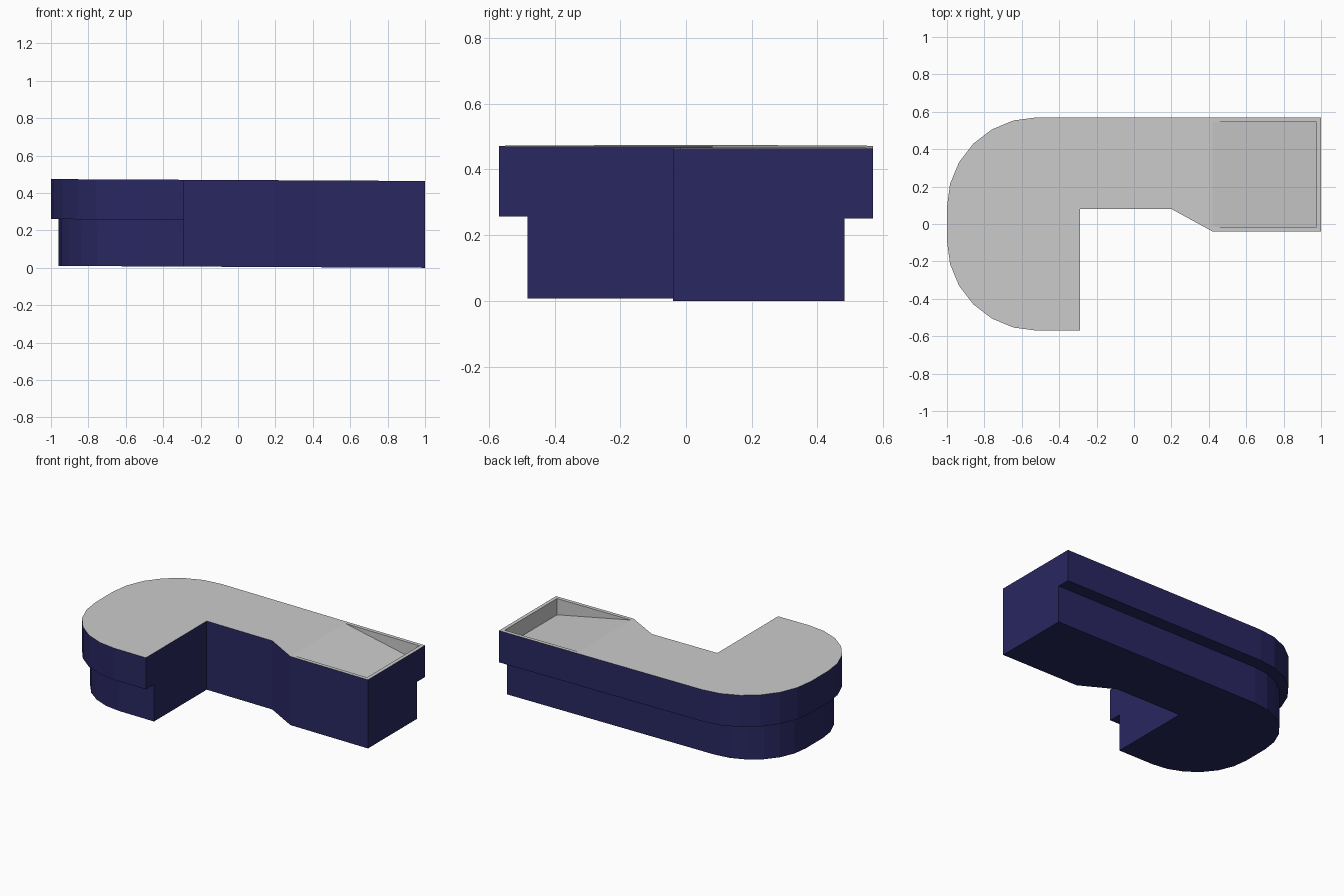
import bpy, bmesh
from math import sin, cos, pi

if "Cube" in bpy.data.objects:
    bpy.data.objects.remove(bpy.data.objects["Cube"])

STEP, TOP = 0.25, 0.464      # heights at the right end
FLOOR = 0.11                 # depth of the tray at its deep end
RAMP_X, RIM = 0.42, 0.025    # where the tray starts, rim width

navy = bpy.data.materials.new("navy")
navy.diffuse_color = (0.022, 0.02, 0.12, 1)
navy.use_nodes = True
navy.node_tree.nodes["Principled BSDF"].inputs["Base Color"].default_value = navy.diffuse_color


def lift(x, z):
    # the whole counter leans very slightly down towards +x
    return z + 0.005 * (1 - x)


def make(name, faces, mat=None):
    # build a flat-shaded object from faces given as lists of points
    bm = bmesh.new()
    for f in faces:
        bm.faces.new([bm.verts.new((x, y, lift(x, z))) for x, y, z in f])
    bmesh.ops.remove_doubles(bm, verts=bm.verts, dist=1e-5)
    mesh = bpy.data.meshes.new(name)
    bm.to_mesh(mesh)
    bm.free()
    ob = bpy.data.objects.new(name, mesh)
    bpy.context.collection.objects.link(ob)
    if mat:
        mesh.materials.append(mat)
    return ob


def outline(cx, rx, ry, cy=0.09):
    # counter-clockwise: straight right part, rounded left end
    arc = [(cx - rx * sin(a), cy + ry * cos(a))
           for a in (i * pi / 12 for i in range(7))]
    low = [(x, -y) for x, y in reversed(arc)]
    inner = [(-0.29, low[-1][1]), (-0.29, 0.08), (0.2, 0.08),
             (RAMP_X, -0.04), (1, -0.04)]
    return arc + low + inner + [(1, cy + ry)]


def shell(pts, z0, z1):
    # side walls plus a bottom, open at the top
    n = len(pts)
    faces = [[(*pts[i], z0), (*pts[(i + 1) % n], z0),
              (*pts[(i + 1) % n], z1), (*pts[i], z1)] for i in range(n)]
    return faces + [[(x, y, z0) for x, y in reversed(pts)]]


# base and overhanging upper carcass
upper = outline(-0.52, 0.48, 0.48)
make("base", shell(outline(-0.55, 0.41, 0.393), 0, STEP), navy)
make("upper_carcass", shell(upper, STEP, TOP), navy)

# worktop left of the tray, plus the U-shaped rim around the tray
yf, yb = upper[-2][1], upper[-1][1]
fi, bi, xi = yf + RIM, yb - RIM, 1 - RIM
flat = upper[:-2] + [(RAMP_X, fi), (RAMP_X, bi), (RAMP_X, yb)]
rim = [(RAMP_X, yf), (1, yf), (1, yb), (RAMP_X, yb),
       (RAMP_X, bi), (xi, bi), (xi, fi), (RAMP_X, fi)]
make("worktop", [[(x, y, TOP) for x, y in p] for p in (flat, rim)])

# sloping tray floor with its three inner walls
zd = TOP - FLOOR
make("tray", [
    [(RAMP_X, fi, TOP), (xi, fi, zd), (xi, bi, zd), (RAMP_X, bi, TOP)],
    [(RAMP_X, fi, TOP), (xi, fi, TOP), (xi, fi, zd)],
    [(RAMP_X, bi, TOP), (xi, bi, zd), (xi, bi, TOP)],
    [(xi, fi, zd), (xi, fi, TOP), (xi, bi, TOP), (xi, bi, zd)],
])
